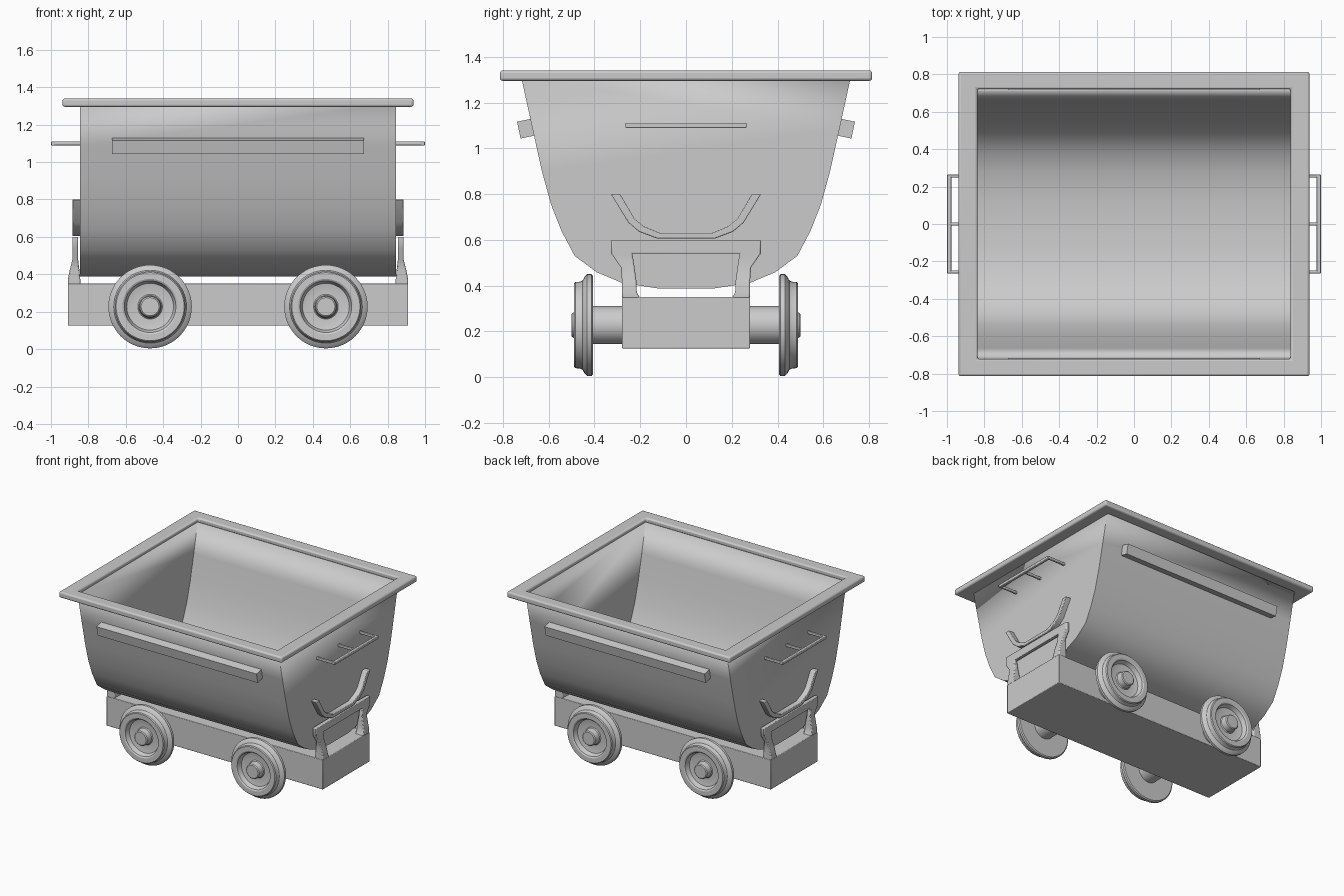
import bpy, bmesh, math
from mathutils import Matrix, Vector

cube = bpy.data.objects.get("Cube")
if cube:
    bpy.data.objects.remove(cube)

steel = bpy.data.materials.new("grey_steel")
steel.use_nodes = True
steel.diffuse_color = (0.6, 0.6, 0.6, 1)
steel.node_tree.nodes["Principled BSDF"].inputs["Base Color"].default_value = (0.6, 0.6, 0.6, 1)


def finish(name, bm, mirror="", bevel=0, segments=2, angle=35):
    """Turn a bmesh into a shaded object, optionally mirrored and bevelled."""
    bmesh.ops.recalc_face_normals(bm, faces=bm.faces)
    mesh = bpy.data.meshes.new(name)
    bm.to_mesh(mesh)
    bm.free()
    mesh.materials.append(steel)
    ob = bpy.data.objects.new(name, mesh)
    bpy.context.collection.objects.link(ob)
    bpy.ops.object.select_all(action="DESELECT")
    ob.select_set(True)
    bpy.context.view_layer.objects.active = ob
    bpy.ops.object.shade_smooth_by_angle(angle=math.radians(angle))
    if bevel:
        mod = ob.modifiers.new("soft_edges", "BEVEL")
        mod.width, mod.segments = bevel, segments
        mod.limit_method, mod.angle_limit = "ANGLE", math.radians(40)
    if mirror:
        mod = ob.modifiers.new("mirror", "MIRROR")
        mod.use_axis = ["X" in mirror, "Y" in mirror, False]
        mod.use_mirror_merge = False
    return ob


def add_box(bm, size, centre, tilt=0):
    m = Matrix.Translation(centre) @ Matrix.Rotation(tilt, 4, "X") @ Matrix.Diagonal((*size, 1))
    bmesh.ops.create_cube(bm, size=1, matrix=m)


def add_loops(bm, rings, closed=False):
    """Skin a row of four-cornered rings."""
    rings = [[bm.verts.new(p) for p in ring] for ring in rings]
    pairs = list(zip(rings, rings[1:] + rings[:1]))
    for a, b in pairs if closed else pairs[:-1]:
        for i in range(4):
            j = (i + 1) % 4
            bm.faces.new((a[i], a[j], b[j], b[i]))
    if not closed:
        bm.faces.new(rings[0])
        bm.faces.new(rings[-1])


def add_arch(bm, half, x_range):
    """Symmetric band in the YZ plane from (outer, inner) points of one half."""
    band = half + [((-o[0], o[1]), (-i[0], i[1])) for o, i in reversed(half)]
    rings = []
    for o, i in band:
        (oa, ob), (ia, ib) = x_range(o[1]), x_range(i[1])
        rings.append([(oa, *o), (ob, *o), (ib, *i), (ia, *i)])
    add_loops(bm, rings)


# Tub: curved sheet with two flat ends, open on top
half = [(0.72, 1.31), (0.672, 1.09), (0.63, 0.9), (0.59, 0.755), (0.545, 0.64),
        (0.487, 0.53), (0.39, 0.458), (0.28, 0.412), (0.12, 0.387)]
profile = half + [(-y, z) for y, z in reversed(half)]
bm = bmesh.new()
ends = [[bm.verts.new((x, y, z)) for y, z in profile] for x in (-0.845, 0.845)]
for i in range(len(profile) - 1):
    bm.faces.new((ends[0][i], ends[0][i + 1], ends[1][i + 1], ends[1][i]))
for end in ends:
    bm.faces.new(end)
tub = finish("tub", bm)
# An open shell may recalculate either way, so make the walls face outwards
if tub.data.polygons[0].normal.y < 0:
    tub.data.flip_normals()
wall = tub.modifiers.new("wall", "SOLIDIFY")
wall.thickness, wall.offset = 0.012, -1

# Rim around the opening
bm = bmesh.new()
section = [(0.938, 0.814, 1.295), (0.938, 0.814, 1.34), (0.838, 0.722, 1.34), (0.838, 0.722, 1.295)]
add_loops(bm, [[(sx * x, sy * y, z) for x, y, z in section]
               for sx, sy in ((1, 1), (-1, 1), (-1, -1), (1, -1))], closed=True)
finish("rim", bm, bevel=0.012, segments=3)

# Long bars on both sloping sides
bm = bmesh.new()
add_box(bm, (1.345, 0.065, 0.075), (0, 0.699, 1.086), -0.21)
finish("side_bars", bm, "Y")

# End handles: a cross bar on three arms
bm = bmesh.new()
add_box(bm, (0.022, 0.53, 0.022), (0.988, 0, 1.1))
for y in (-0.257, 0, 0.257):
    add_box(bm, (0.15, 0.016, 0.02), (0.912, y, 1.1))
finish("end_handles", bm, "X", bevel=0.004)

# Curved brackets on the ends
bm = bmesh.new()
add_arch(bm, [((0.328, 0.8), (0.288, 0.8)), ((0.252, 0.675), (0.225, 0.692)),
              ((0.205, 0.635), (0.187, 0.66)), ((0.125, 0.605), (0.115, 0.63))],
         lambda z: (0.84, 0.886))
finish("end_brackets", bm, "X", bevel=0.004)

# Chassis block
bm = bmesh.new()
add_box(bm, (1.82, 0.56, 0.225), (0, 0, 0.2375))
finish("chassis", bm, bevel=0.004)


# End frames rising from the chassis, thinner towards the top
def frame_x(z):
    t = min(max((z - 0.38) / 0.1, 0), 1)
    return 0.843 + 0.012 * t, 0.91 - 0.025 * t


bm = bmesh.new()
add_arch(bm, [((0.28, 0.345), (0.2, 0.345)), ((0.28, 0.37), (0.215, 0.37)),
              ((0.28, 0.42), (0.217, 0.42)), ((0.285, 0.48), (0.225, 0.48)),
              ((0.327, 0.54), (0.232, 0.525)), ((0.327, 0.6), (0.235, 0.54))], frame_x)
finish("end_frames", bm, "X", bevel=0.006)


# Wheels and axles turned about the Y axis
def turned(name, outline, mirror):
    bm = bmesh.new()
    verts = [bm.verts.new((0.47 + r, y, 0.227)) for r, y in outline]
    edges = [bm.edges.new(pair) for pair in zip(verts, verts[1:])]
    bmesh.ops.spin(bm, geom=verts + edges, cent=(0.47, 0, 0.227), axis=Vector((0, 1, 0)),
                   angle=math.tau, steps=48)
    bmesh.ops.remove_doubles(bm, verts=bm.verts, dist=0.0005)
    finish(name, bm, mirror, angle=30)


turned("wheels", [(0, 0.407), (0.215, 0.407), (0.223, 0.413), (0.223, 0.432), (0.212, 0.443),
                  (0.195, 0.452), (0.19, 0.462), (0.188, 0.484), (0.182, 0.49), (0.148, 0.49),
                  (0.138, 0.484), (0.125, 0.452), (0.1, 0.446), (0.066, 0.446), (0.06, 0.452),
                  (0.055, 0.494), (0.048, 0.5), (0, 0.5)], "XY")
turned("axles", [(0.083, -0.41), (0.083, 0.41)], "X")
